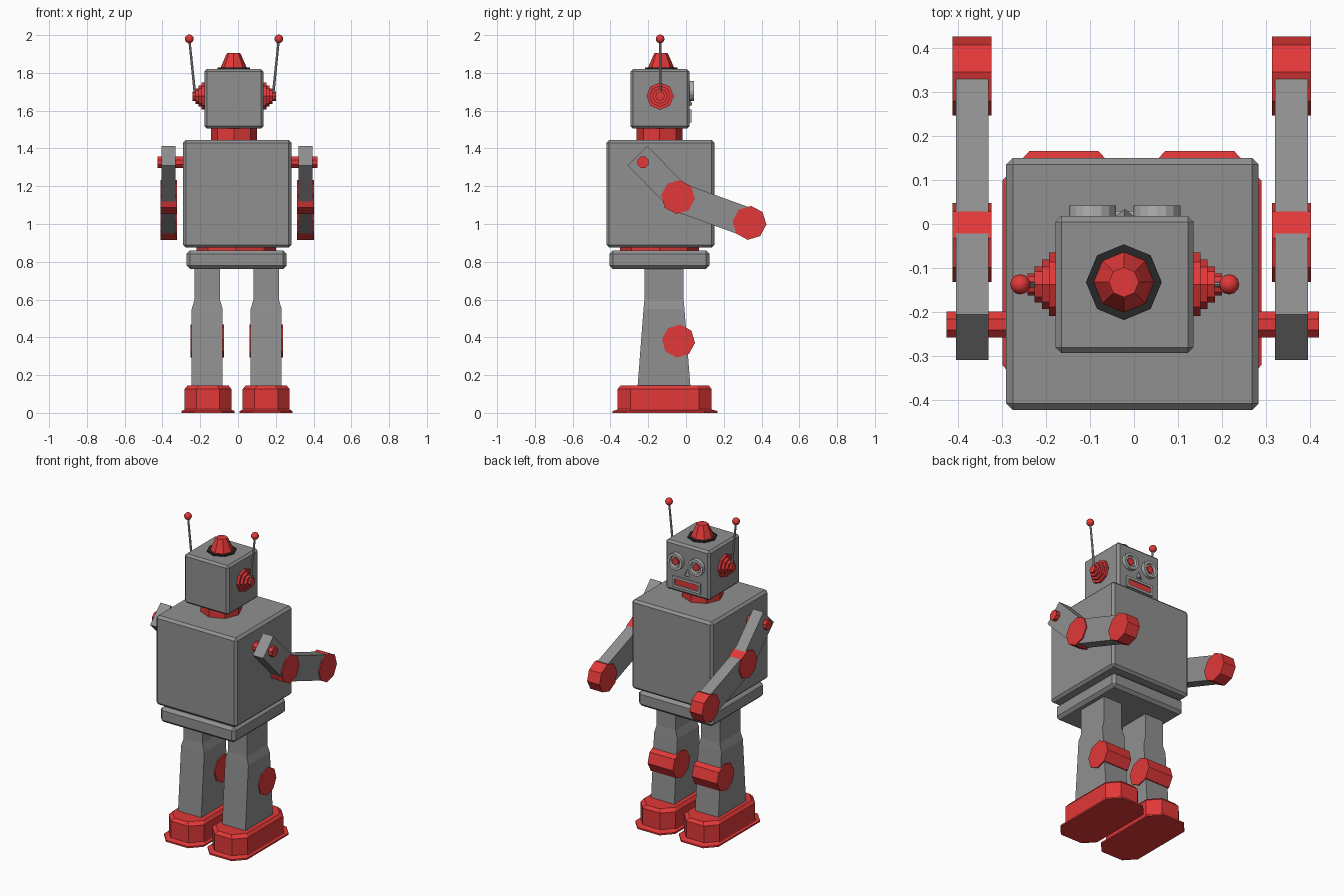
import bpy, bmesh, math
from mathutils import Vector, Matrix

if "Cube" in bpy.data.objects:
    bpy.data.objects.remove(bpy.data.objects["Cube"])


def material(name, rgb):
    m = bpy.data.materials.new(name)
    m.diffuse_color = (*rgb, 1)
    m.use_nodes = True
    m.node_tree.nodes["Principled BSDF"].inputs["Base Color"].default_value = m.diffuse_color
    return m


GREY = material("body grey", (0.28, 0.28, 0.28))
RED = material("bright red", (0.76, 0.04, 0.04))
SILVER = material("pale silver", (0.45, 0.45, 0.45))
BLACK = material("black", (0.02, 0.02, 0.02))


def finish(name, bm, mat):
    bmesh.ops.recalc_face_normals(bm, faces=bm.faces)
    me = bpy.data.meshes.new(name)
    bm.to_mesh(me)
    bm.free()
    me.materials.append(mat)
    ob = bpy.data.objects.new(name, me)
    bpy.context.collection.objects.link(ob)
    return ob


def loft(name, rings, mat):
    """Skin a stack of equal-length point rings and cap both ends."""
    bm = bmesh.new()
    vs = [[bm.verts.new(p) for p in r] for r in rings]
    n = len(vs[0])
    for a, b in zip(vs, vs[1:]):
        for i in range(n):
            bm.faces.new((a[i], a[(i + 1) % n], b[(i + 1) % n], b[i]))
    bm.faces.new(vs[0])
    bm.faces.new(vs[-1])
    return finish(name, bm, mat)


def box(name, lo, hi, mat, bevel=0.0, turn=0.0):
    """Box between two corners, optionally turned about its own x axis."""
    lo, hi = Vector(lo), Vector(hi)
    bm = bmesh.new()
    bmesh.ops.create_cube(bm, size=1, matrix=Matrix.Translation((lo + hi) / 2)
                          @ Matrix.Rotation(turn, 4, 'X') @ Matrix.Diagonal((*(hi - lo), 1)))
    if bevel:
        bmesh.ops.bevel(bm, geom=bm.edges[:], offset=bevel, segments=1, affect='EDGES')
    return finish(name, bm, mat)


def lathe(name, origin, axis, profile, mat, sides=8, phase=0.0):
    """Faceted turned part: profile holds (radius, distance along axis)."""
    rings = []
    for r, d in profile:
        ring = []
        for i in range(sides):
            t = 2 * math.pi * i / sides + phase
            c, s = r * math.cos(t), r * math.sin(t)
            off = {'X': (d, c, s), 'Y': (c, d, s), 'Z': (c, s, d)}[axis]
            ring.append(Vector(origin) + Vector(off))
        rings.append(ring)
    return loft(name, rings, mat)


def chamfered(x0, x1, y0, y1, z, cx, cy):
    return [(x0 + cx, y0, z), (x1 - cx, y0, z), (x1, y0 + cy, z), (x1, y1 - cy, z),
            (x1 - cx, y1, z), (x0 + cx, y1, z), (x0, y1 - cy, z), (x0, y0 + cy, z)]


def rect(x, hx, y0, y1, z):
    return [(x - hx, y0, z), (x + hx, y0, z), (x + hx, y1, z), (x - hx, y1, z)]


# Torso, hips, waist, neck and head
HX, HY = -0.021, -0.137
box("torso", (-0.29, -0.422, 0.875), (0.283, 0.15, 1.445), GREY, 0.015)
box("hips", (-0.272, -0.405, 0.762), (0.257, 0.124, 0.86), GREY, 0.018)
lathe("waist", (-0.01, -0.14, 0), 'Z', [(0.21, 0.85), (0.21, 0.885)], RED)
lathe("neck", (HX, -0.14, 0), 'Z', [(0.122, 1.43), (0.122, 1.515)], RED)
box("head", (-0.178, -0.293, 1.505), (0.135, 0.018, 1.82), GREY, 0.013)

# Lamp on top of the head
lathe("lamp_base", (HX - 0.002, -0.132, 0), 'Z', [(0.086, 1.81), (0.086, 1.829)], BLACK)
lathe("lamp", (HX - 0.002, -0.132, 0), 'Z',
      [(0.07, 1.825), (0.064, 1.84), (0.04, 1.895), (0.034, 1.905)], RED)

for s, side in ((-1, "left"), (1, "right")):
    # Stepped ear and antenna
    steps = []
    for k, r in enumerate((0.072, 0.056, 0.041, 0.025)):
        d = 0.155 + k * 0.0165
        steps += [(r, s * d), (r, s * (d + 0.0165))]
    lathe(side + "_ear", (HX, HY, 1.677), 'X', steps, RED)
    lo, hi = Vector((HX + s * 0.205, HY, 1.67)), Vector((HX + s * 0.237, HY, 1.98))
    bm = bmesh.new()
    d = hi - lo
    bmesh.ops.create_cone(bm, cap_ends=True, segments=8, radius1=0.007, radius2=0.006,
                          depth=d.length, matrix=Matrix.Translation((lo + hi) / 2)
                          @ d.to_track_quat('Z', 'Y').to_matrix().to_4x4())
    finish(side + "_antenna", bm, SILVER)
    bm = bmesh.new()
    bmesh.ops.create_uvsphere(bm, u_segments=12, v_segments=8, radius=0.023,
                              matrix=Matrix.Translation(hi))
    ball = finish(side + "_antenna_ball", bm, RED)
    ball.data.shade_smooth()

    # Eye: rim with a recessed bowl and a pupil
    eye = (HX + s * 0.073, 0, 1.705)
    lathe(side + "_eye", eye, 'Y', [(0.053, 0.01), (0.053, 0.042), (0.037, 0.042),
                                    (0.034, 0.026)], SILVER, 16)
    lathe(side + "_pupil", eye, 'Y', [(0.023, 0.02), (0.023, 0.034)], RED, 12)

    # Arm: shoulder axle, bent arm, elbow and hand
    ax = -0.005 + s * 0.3625
    lathe(side + "_shoulder_axle", (-0.003, -0.228, 1.327), 'X',
          [(0.032, s * 0.27), (0.032, s * 0.423)], RED, phase=math.pi / 8)
    elbow, hand = Vector((ax, -0.042, 1.143)), Vector((ax, 0.336, 1.006))
    shoulder = Vector((ax, -0.257, 1.362))
    for part, a, b, hw in (("upper_arm", shoulder, elbow, 0.073), ("forearm", elbow, hand, 0.077)):
        d = b - a
        mid, half = (a + b) / 2, Vector((0.037, d.length / 2, hw))
        box(f"{side}_{part}", mid - half, mid + half, GREY, turn=math.atan2(d.z, d.y))
    for part, c in (("elbow", elbow), ("hand", hand)):
        lathe(f"{side}_{part}", c, 'X', [(0.09, -0.044), (0.09, 0.044)], RED,
              phase=math.radians(-6))

    # Leg, knee and foot
    lx = -0.007 + s * 0.156
    loft(side + "_leg", [rect(lx, 0.082, -0.257, 0.024, 0.13), rect(lx, 0.082, -0.225, -0.008, 0.55),
                         rect(lx, 0.067, -0.22, -0.013, 0.6), rect(lx, 0.067, -0.22, -0.013, 0.78)], GREY)
    lathe(side + "_knee", (lx, -0.04, 0.38), 'X', [(0.088, -0.089), (0.088, 0.089)], RED,
          phase=math.radians(-6))
    fx = -0.005 + s * 0.154
    plan = ((0.14, -0.388, 0.166, 0), (0.14, -0.388, 0.166, 0.01), (0.126, -0.366, 0.142, 0.016),
            (0.124, -0.362, 0.136, 0.02), (0.124, -0.362, 0.136, 0.126), (0.109, -0.347, 0.121, 0.145))
    loft(side + "_foot", [chamfered(fx - h, fx + h, y0, y1, z, 0.062, 0.068)
                          for h, y0, y1, z in plan], RED)

# Nose: small wedge pointing forward
loft("nose", [[(HX - 0.024, 0.015, 1.622), (HX + 0.024, 0.015, 1.622), (HX, 0.015, 1.675)],
              [(HX - 0.002, 0.033, 1.63), (HX + 0.002, 0.033, 1.63), (HX, 0.033, 1.634)]], GREY)

# Mouth: red plate inside a raised frame
box("mouth", (HX - 0.09, 0.012, 1.545), (HX + 0.09, 0.022, 1.598), RED)
for z in (1.545, 1.598):
    box("mouth_lip", (HX - 0.098, 0.012, z - 0.007), (HX + 0.098, 0.029, z + 0.007), SILVER)
for s in (-1, 1):
    box("mouth_corner", (HX + s * 0.091 - 0.007, 0.012, 1.545),
        (HX + s * 0.091 + 0.007, 0.029, 1.598), SILVER)
